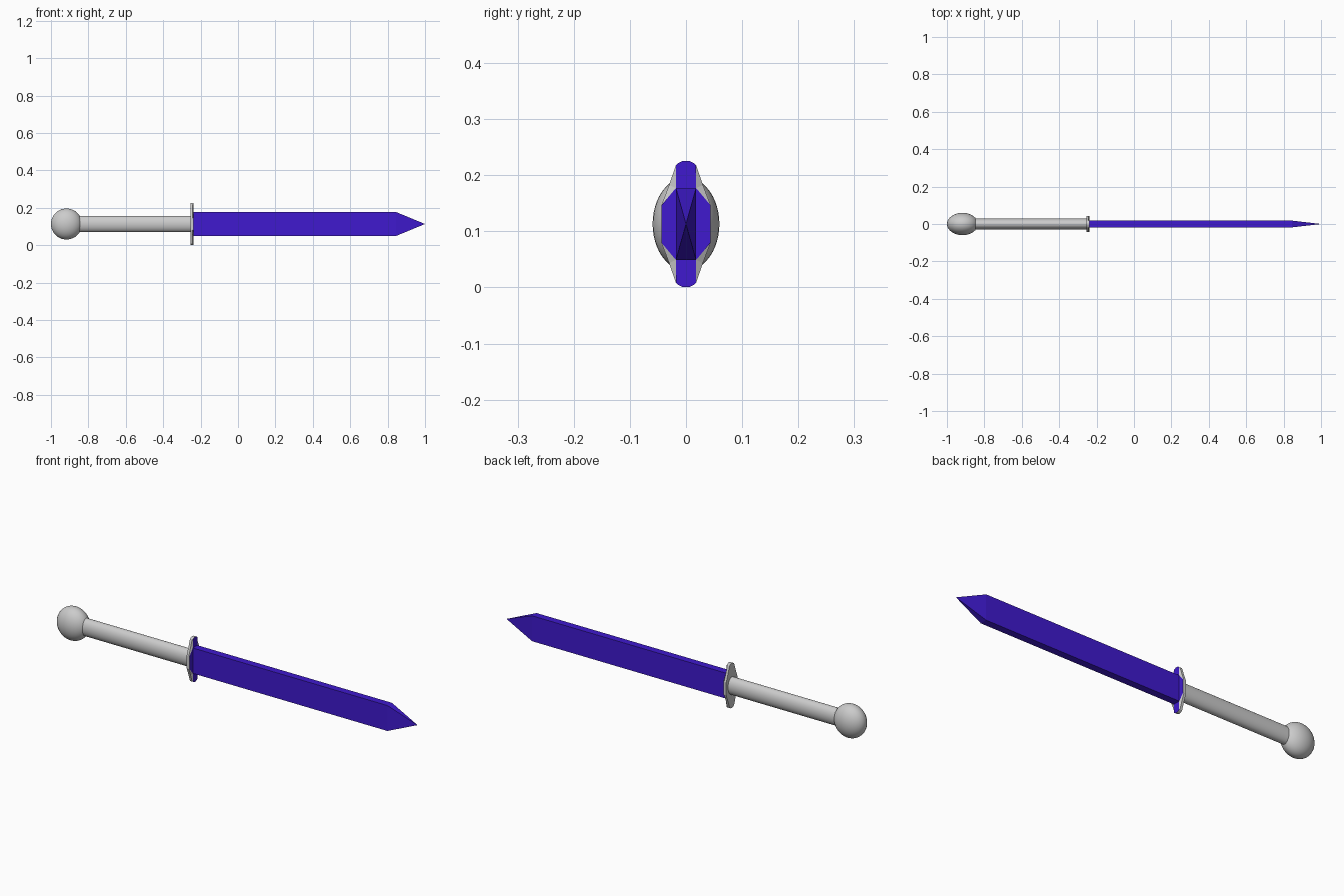
import bpy, bmesh
from math import pi

if "Cube" in bpy.data.objects:
    bpy.data.objects.remove(bpy.data.objects["Cube"])

ZC = 0.113  # height of the long axis

blue = bpy.data.materials.new("blue")
blue.diffuse_color = (0.05, 0.01, 0.62, 1)
blue.use_nodes = True
blue.node_tree.nodes["Principled BSDF"].inputs["Base Color"].default_value = blue.diffuse_color
grey = bpy.data.materials.new("grey")
grey.diffuse_color = (0.8, 0.8, 0.8, 1)
grey.use_nodes = True
grey.node_tree.nodes["Principled BSDF"].inputs["Base Color"].default_value = grey.diffuse_color


def finish(name, bm, mats=()):
    bmesh.ops.recalc_face_normals(bm, faces=bm.faces)
    mesh = bpy.data.meshes.new(name)
    bm.to_mesh(mesh)
    bm.free()
    ob = bpy.data.objects.new(name, mesh)
    bpy.context.collection.objects.link(ob)
    for m in mats:
        mesh.materials.append(m)
    return ob


def smooth(ob):
    bpy.ops.object.select_all(action='DESELECT')
    ob.select_set(True)
    bpy.context.view_layer.objects.active = ob
    bpy.ops.object.transform_apply(location=True, rotation=True, scale=True)
    bpy.ops.object.shade_smooth_by_angle(angle=pi / 6)


def mirrored(quarter):
    # closed outline from one quarter running from the +z end to the +y side
    right = quarter + [(y, -z) for y, z in reversed(quarter)]
    return right + [(-y, z) for y, z in reversed(right)]


# pommel: flattened ball
bpy.ops.mesh.primitive_uv_sphere_add(segments=32, ring_count=24, radius=1,
                                     location=(-0.917, 0, ZC))
pommel = bpy.context.object
pommel.name = "pommel"
pommel.scale = (0.083, 0.0595, 0.083)
smooth(pommel)

# grip: oval rod along x
bpy.ops.mesh.primitive_cylinder_add(vertices=32, radius=1, depth=0.63,
                                    location=(-0.565, 0, ZC), rotation=(0, pi / 2, 0))
grip = bpy.context.object
grip.name = "grip"
grip.scale = (0.044, 0.03, 1)
smooth(grip)

# guard: grey plate with a blue stepped front face
front = mirrored([(0.006, 0.1125), (0.013, 0.109), (0.018, 0.105),
                  (0.018, 0.064), (0.044, 0.033)])
back = mirrored([(0.006, 0.1125), (0.013, 0.109), (0.018, 0.105),
                 (0.030, 0.070), (0.044, 0.033)])
bm = bmesh.new()
rings = [[bm.verts.new((x, y, ZC + z)) for y, z in shape]
         for x, shape in ((-0.255, back), (-0.243, back), (-0.239, front))]
n = len(front)
for a, b in zip(rings, rings[1:]):
    for i in range(n):
        j = (i + 1) % n
        bm.faces.new((a[i], a[j], b[j], b[i]))
bm.faces.new(rings[0])
bm.faces.new(rings[2]).material_index = 1
finish("guard", bm, (grey, blue))

# blade: rectangular bar ending in a four-sided point
bm = bmesh.new()
section = [(-0.018, -0.064), (0.018, -0.064), (0.018, 0.064), (-0.018, 0.064)]
base, end = [[bm.verts.new((x, y, ZC + z)) for y, z in section]
             for x in (-0.24, 0.845)]
tip = bm.verts.new((1, 0, ZC))
bm.faces.new(base)
for i in range(4):
    j = (i + 1) % 4
    bm.faces.new((base[i], base[j], end[j], end[i]))
    bm.faces.new((end[i], end[j], tip))
finish("blade", bm, (blue,))
